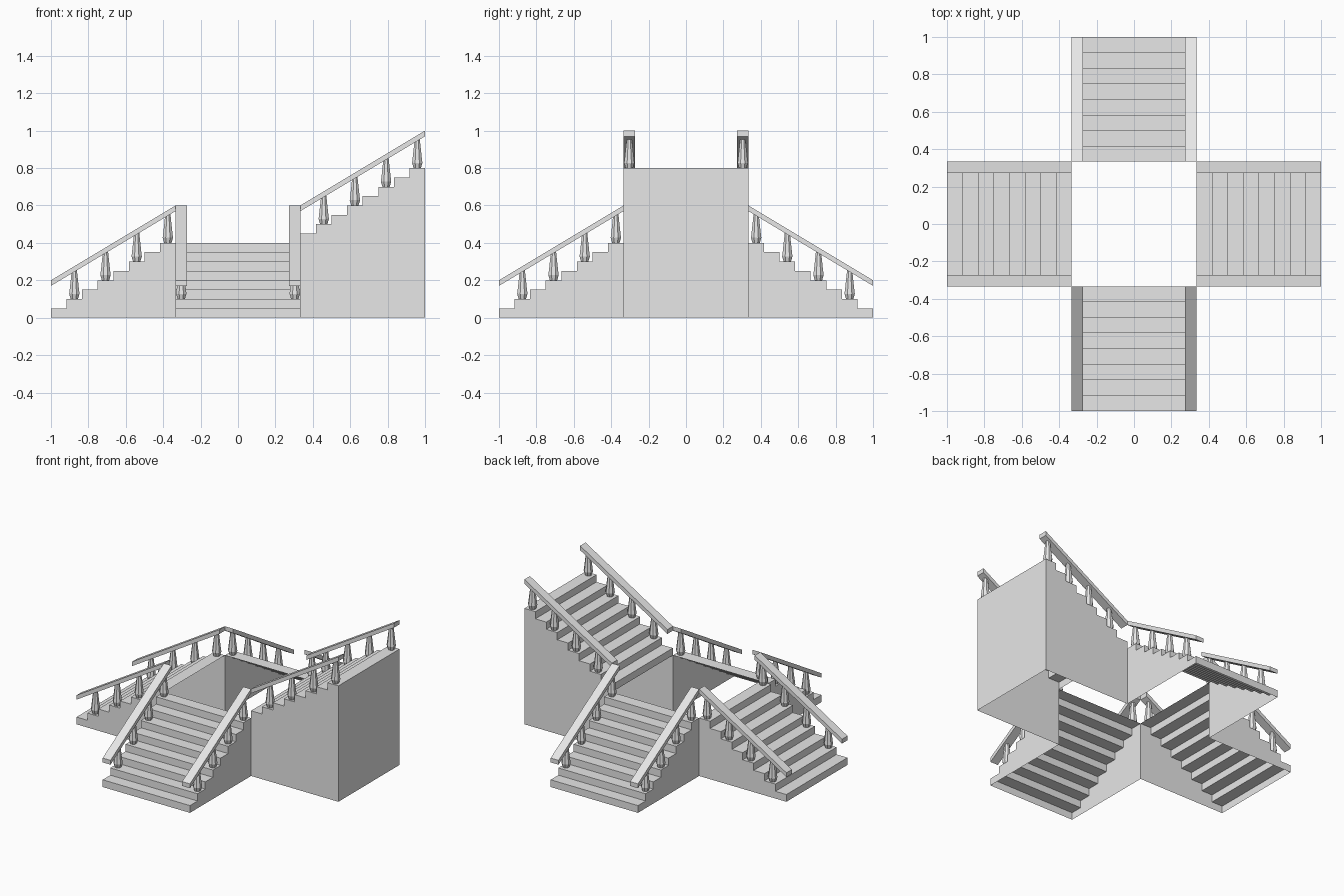
import bpy
import bmesh
import math
from mathutils import Matrix

cube = bpy.data.objects.get("Cube")
if cube:
    bpy.data.objects.remove(cube, do_unlink=True)

HALF = 1 / 3          # half width of a flight, and distance of its inner end
STEPS = 8
RUN = (1 - HALF) / STEPS
RISE = 0.05
LANDING = STEPS * RISE
RAIL_WIDTH = 0.06
RAIL_THICK = 0.03
RAIL_Y = HALF - RAIL_WIDTH / 2

stone = bpy.data.materials.new("grey_stone")
stone.use_nodes = True
stone.diffuse_color = (0.8, 0.8, 0.8, 1)
stone.node_tree.nodes["Principled BSDF"].inputs["Base Color"].default_value = (0.8, 0.8, 0.8, 1)


def finish(bm, name, angle):
    """Turn a flight part around the centre and make it an object."""
    bmesh.ops.recalc_face_normals(bm, faces=bm.faces)
    bm.transform(Matrix.Rotation(angle, 4, "Z"))
    mesh = bpy.data.meshes.new(name)
    bm.to_mesh(mesh)
    bm.free()
    mesh.materials.append(stone)
    bpy.context.collection.objects.link(bpy.data.objects.new(name, mesh))


def loft(bm, rings, closed=True):
    """Join rings of points with quads."""
    loops = [[bm.verts.new(p) for p in ring] for ring in rings]
    count = len(loops[0])
    for a, b in zip(loops, loops[1:]):
        for i in range(count if closed else count - 1):
            j = (i + 1) % count
            bm.faces.new((a[i], a[j], b[j], b[i]))
    return loops


def add_steps(name, angle, up):
    """Hollow stair shell, open underneath and at the inner end."""
    profile = [(HALF, LANDING)]
    for k in range(STEPS):
        z = LANDING + RISE * (k + 1) if up else LANDING - RISE * k
        profile += [(HALF + k * RUN, z), (HALF + (k + 1) * RUN, z)]
    profile.append((1, 0))
    if not up:
        profile.pop(0)
    bm = bmesh.new()
    sides = loft(bm, [[(x, y, z) for x, z in profile] for y in (-HALF, HALF)], closed=False)
    for side, y in zip(sides, (-HALF, HALF)):
        bm.faces.new(side + [bm.verts.new((HALF, y, 0))])
    finish(bm, name, angle)


def add_rail(name, angle, y, end_z):
    """Sloping handrail with upright ends."""
    bm = bmesh.new()
    rings = []
    for x, top in ((HALF, LANDING + 0.2), (1, end_z)):
        rings.append([(x, y + s * RAIL_WIDTH / 2, z) for s, z in (
            (-1, top - RAIL_THICK), (1, top - RAIL_THICK), (1, top), (-1, top))])
    for loop in loft(bm, rings):
        bm.faces.new(loop)
    finish(bm, name, angle)


def add_baluster(name, angle, x, y, z, sides=8):
    """Faceted vase-shaped post."""
    bm = bmesh.new()
    rings = []
    for radius, height in ((0.021, 0), (0.030, 0.028), (0.027, 0.05), (0.015, 0.152)):
        rings.append([(x + radius * math.cos(math.tau * (i + 0.5) / sides),
                       y + radius * math.sin(math.tau * (i + 0.5) / sides),
                       z + height) for i in range(sides)])
    loops = loft(bm, rings)
    bm.faces.new(loops[0])
    bm.faces.new(loops[-1])
    finish(bm, name, angle)


# Four flights around the open middle; the left one climbs outward
for place, quarter, up in (("left", 0, True), ("back", 1, False),
                           ("right", 2, False), ("front", 3, False)):
    angle = quarter * math.pi / 2
    add_steps(place + "_steps", angle, up)
    for side, y in (("a", -RAIL_Y), ("b", RAIL_Y)):
        add_rail(f"{place}_handrail_{side}", angle, y, 1.0 if up else 0.2)
        for k in range(1 if up else 0, STEPS, 2):
            z = LANDING + RISE * (k + 1) if up else LANDING - RISE * k
            add_baluster(f"{place}_baluster_{side}_{k // 2 + 1}", angle,
                         HALF + (k + 0.5) * RUN, y, z)
